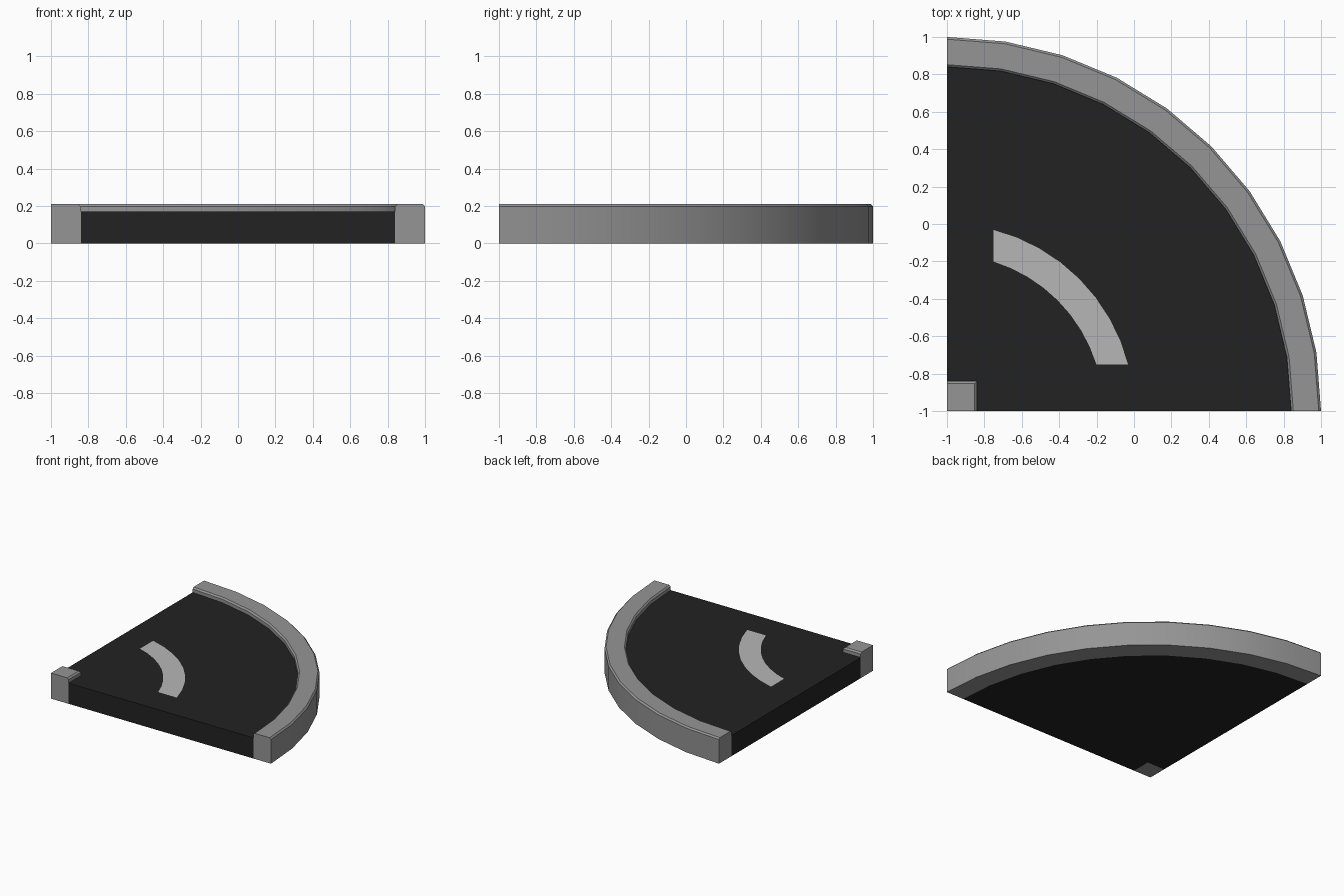
import bpy, bmesh
from math import sin, cos, asin, pi
from mathutils import Vector

if "Cube" in bpy.data.objects:
    bpy.data.objects.remove(bpy.data.objects["Cube"])

R_OUT, R_IN = 2.0, 1.84      # kerb radii about the corner (-1, -1)
H_KERB, H_ROAD = 0.21, 0.17
CORNER = 0.16
BEV = 0.012
SEG = 10


def material(name, v):
    m = bpy.data.materials.new(name)
    m.diffuse_color = (v, v, v, 1)
    m.use_nodes = True
    m.node_tree.nodes["Principled BSDF"].inputs["Base Color"].default_value = m.diffuse_color
    return m


def finish(name, bm, mat, smooth=False):
    bmesh.ops.recalc_face_normals(bm, faces=bm.faces[:])
    me = bpy.data.meshes.new(name)
    bm.to_mesh(me)
    bm.free()
    me.materials.append(mat)
    ob = bpy.data.objects.new(name, me)
    bpy.context.collection.objects.link(ob)
    if smooth:
        bpy.ops.object.select_all(action='DESELECT')
        ob.select_set(True)
        bpy.context.view_layer.objects.active = ob
        bpy.ops.object.shade_smooth_by_angle(angle=pi / 6)
    return ob


def polar(r, a, z):
    return Vector((-1 + r * cos(a), -1 + r * sin(a), z))


kerb_grey = material("kerb_grey", 0.3)
asphalt = material("asphalt", 0.016)
paint = material("paint", 0.47)

# Curved outer kerb: chamfered profile swept through a quarter turn
profile = [(R_IN, 0), (R_OUT, 0), (R_OUT, H_KERB - BEV), (R_OUT - BEV, H_KERB),
           (R_IN + BEV, H_KERB), (R_IN, H_KERB - BEV)]
bm = bmesh.new()
rings = [[bm.verts.new(polar(r, pi / 2 * i / SEG, z)) for r, z in profile]
         for i in range(SEG + 1)]
n = len(profile)
for a, b in zip(rings, rings[1:]):
    for k in range(n):
        bm.faces.new((a[k], a[(k + 1) % n], b[(k + 1) % n], b[k]))
bm.faces.new(rings[0])
bm.faces.new(rings[-1])
finish("outer_kerb", bm, kerb_grey, smooth=True)

# Inner corner kerb block, chamfered on its two road-side top edges
bm = bmesh.new()
bmesh.ops.create_cube(bm, size=1)
for v in bm.verts:
    v.co = Vector((-1 + (v.co.x + .5) * CORNER, -1 + (v.co.y + .5) * CORNER,
                   (v.co.z + .5) * H_KERB))
inner = -1 + CORNER
edges = [e for e in bm.edges if all(v.co.z > 0.1 for v in e.verts)
         and any(all(abs(v.co[k] - inner) < 1e-4 for v in e.verts) for k in (0, 1))]
bmesh.ops.bevel(bm, geom=edges, offset=BEV, segments=1, affect='EDGES')
finish("corner_kerb", bm, kerb_grey)

# Road slab filling the space between the kerbs
bm = bmesh.new()
outline = [polar(R_IN, pi / 2 * i / SEG, 0) for i in range(SEG + 1)]
outline += [Vector((-1, inner, 0)), Vector((inner, inner, 0)), Vector((inner, -1, 0))]
base = bm.faces.new([bm.verts.new(p) for p in outline])
top = bmesh.ops.extrude_face_region(bm, geom=[base], use_keep_orig=True)
for v in top["geom"]:
    if isinstance(v, bmesh.types.BMVert):
        v.co.z = H_ROAD
finish("road", bm, asphalt)

# Painted lane dash, its ends cut square to the tile
bm = bmesh.new()
rows = []
for r in (1.0, 0.837):
    a0 = asin(0.25 / r)
    rows.append([bm.verts.new(polar(r, a0 + (pi / 2 - 2 * a0) * i / 8, H_ROAD + 0.002))
                 for i in range(9)])
for i in range(8):
    bm.faces.new((rows[1][i], rows[0][i], rows[0][i + 1], rows[1][i + 1]))
for f in bm.faces:
    f.normal_update()
finish("lane_marking", bm, paint)
mk = bpy.data.objects["lane_marking"].data
if mk.polygons[0].normal.z < 0:
    mk.flip_normals()
